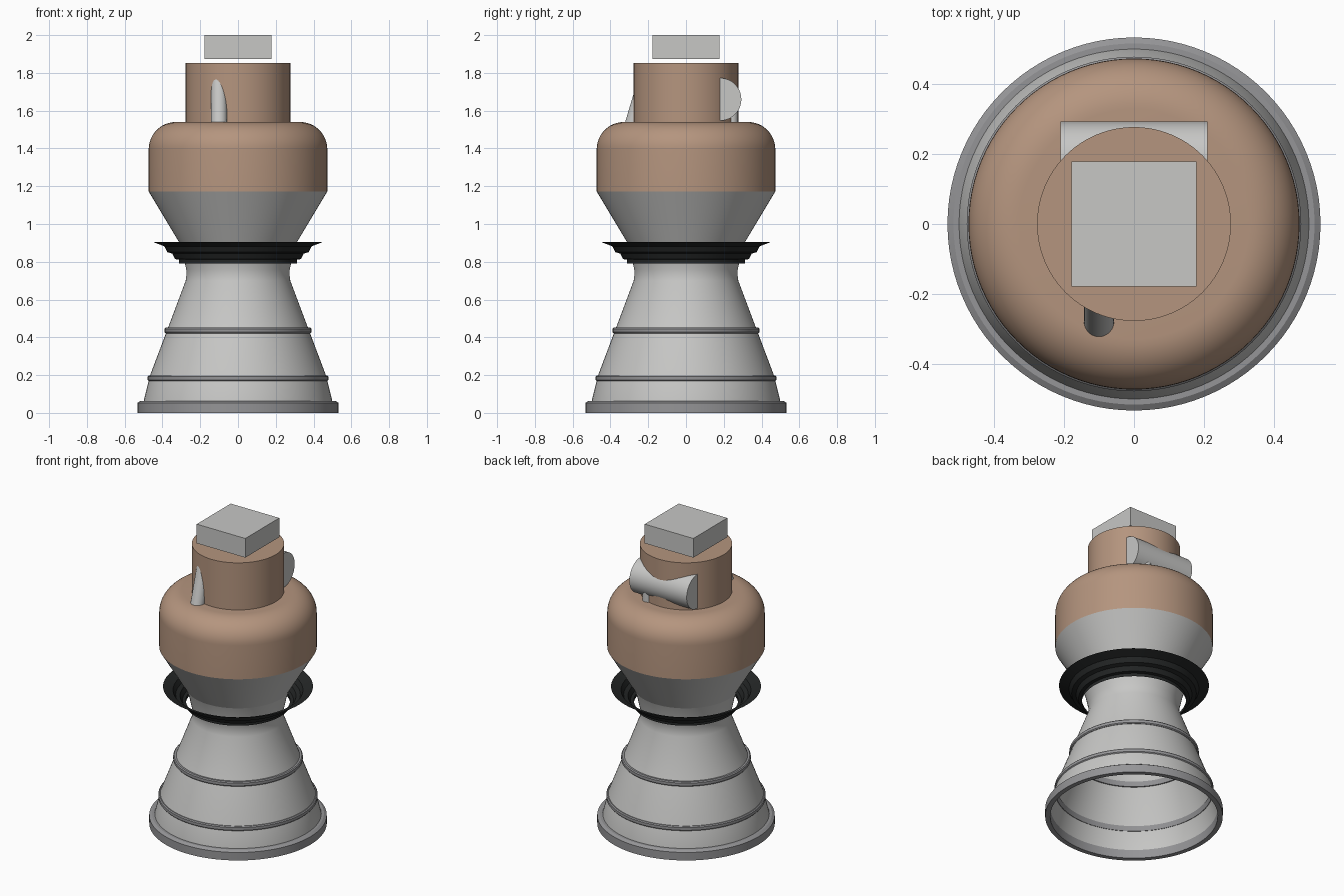
import bpy, bmesh, math
from mathutils import Matrix, Vector

cube = bpy.data.objects.get("Cube")
if cube:
    bpy.data.objects.remove(cube, do_unlink=True)

SEGMENTS = 96


def material(name, rgb):
    m = bpy.data.materials.new(name)
    m.diffuse_color = (*rgb, 1)
    m.use_nodes = True
    bsdf = next(n for n in m.node_tree.nodes if n.type == 'BSDF_PRINCIPLED')
    bsdf.inputs["Base Color"].default_value = (*rgb, 1)
    return m


LIGHT = material("light grey metal", (0.57, 0.57, 0.56))
DARK = material("mid grey metal", (0.30, 0.30, 0.31))
BROWN = material("tan brown", (0.46, 0.30, 0.21))
BLACK = material("black", (0.018, 0.020, 0.020))


def finish(name, bm, mats, smooth=True):
    mesh = bpy.data.meshes.new(name)
    bm.to_mesh(mesh)
    bm.free()
    for m in mats:
        mesh.materials.append(m)
    obj = bpy.data.objects.new(name, mesh)
    bpy.context.collection.objects.link(obj)
    if smooth:
        bpy.ops.object.select_all(action='DESELECT')
        obj.select_set(True)
        bpy.context.view_layer.objects.active = obj
        bpy.ops.object.shade_smooth_by_angle(angle=math.radians(28))
    return obj


def lathe(name, profile, *mats, closed=False, rule=None):
    """Spin (radius, height) points around z; profiles run from bottom to top."""
    bm = bmesh.new()
    verts = [bm.verts.new((r, 0, z)) for r, z in profile]
    pairs = list(zip(verts, verts[1:]))
    if closed:
        pairs.append((verts[-1], verts[0]))
    edges = [bm.edges.new(p) for p in pairs]
    bmesh.ops.spin(bm, geom=verts + edges, cent=(0, 0, 0), axis=(0, 0, 1),
                   angle=math.tau, steps=SEGMENTS)
    bmesh.ops.remove_doubles(bm, verts=bm.verts, dist=1e-5)
    bmesh.ops.recalc_face_normals(bm, faces=bm.faces)
    if rule:
        for f in bm.faces:
            f.material_index = rule(f.calc_center_median())
    return finish(name, bm, mats)


def rod(name, start, end, radius, mat):
    """Capped cylinder between two points."""
    a, b = Vector(start), Vector(end)
    turn = (b - a).to_track_quat('Z', 'Y').to_matrix().to_4x4()
    bm = bmesh.new()
    bmesh.ops.create_cone(bm, cap_ends=True, segments=48, radius1=radius,
                          radius2=radius, depth=(b - a).length,
                          matrix=Matrix.Translation((a + b) / 2) @ turn)
    return finish(name, bm, [mat])


# Open bell with a narrow throat
lathe("nozzle_bell", [(0.505, 0.0), (0.50, 0.06), (0.466, 0.198), (0.37, 0.452),
                      (0.277, 0.70), (0.273, 0.73), (0.274, 0.76), (0.281, 0.79),
                      (0.294, 0.85), (0.313, 0.905)], LIGHT)

# Heavy rim at the bell mouth
lathe("nozzle_rim", [(0.503, 0.0), (0.533, 0.0), (0.533, 0.053), (0.516, 0.064),
                     (0.500, 0.064)], DARK, closed=True)

# Stiffening bands around the bell
for name, z, inner, outer in (("lower_band", 0.183, 0.464, 0.478),
                              ("upper_band", 0.436, 0.368, 0.389)):
    lathe(name, [(inner + 0.006, z - 0.015), (outer - 0.005, z - 0.015),
                 (outer, z - 0.009), (outer, z + 0.009),
                 (outer - 0.006, z + 0.015), (inner - 0.003, z + 0.015)],
          DARK, closed=True)

# Thin stepped collar standing clear of the throat
lathe("throat_collar", [(0.313, 0.79), (0.313, 0.811), (0.333, 0.814), (0.348, 0.843),
                        (0.374, 0.851), (0.390, 0.882), (0.45, 0.905)], BLACK)

# Body: grey lower cone, tan drum with a rounded shoulder
shoulder = [(0.328 + 0.145 * math.cos(a), 1.395 + 0.145 * math.sin(a))
            for a in (math.radians(i * 7.5) for i in range(13))]
lathe("body", [(0, 0.905), (0.313, 0.905), (0.473, 1.172)] + shoulder + [(0, 1.54)],
      LIGHT, BROWN, rule=lambda c: int(c.z > 1.172))

# Upper cylinder
lathe("upper_drum", [(0, 1.53), (0.277, 1.53), (0.277, 1.852), (0, 1.852)], BROWN)

# Square block hovering just over the drum
bm = bmesh.new()
bmesh.ops.create_cube(bm, size=1, matrix=Matrix.Translation((0, 0, 1.9365))
                      @ Matrix.Diagonal((0.356, 0.356, 0.127, 1)))
finish("top_block", bm, [LIGHT], smooth=False)

# Cross tube at the back with its short support
rod("back_tube", (-0.21, 0.18, 1.66), (0.21, 0.18, 1.66), 0.113, LIGHT)
rod("back_tube_support", (0.11, 0.245, 1.50), (0.11, 0.245, 1.62), 0.03, LIGHT)

# Slanted pipe at the front
rod("front_pipe", (-0.10, -0.289, 1.50), (-0.10, -0.1995, 1.80), 0.043, LIGHT)
